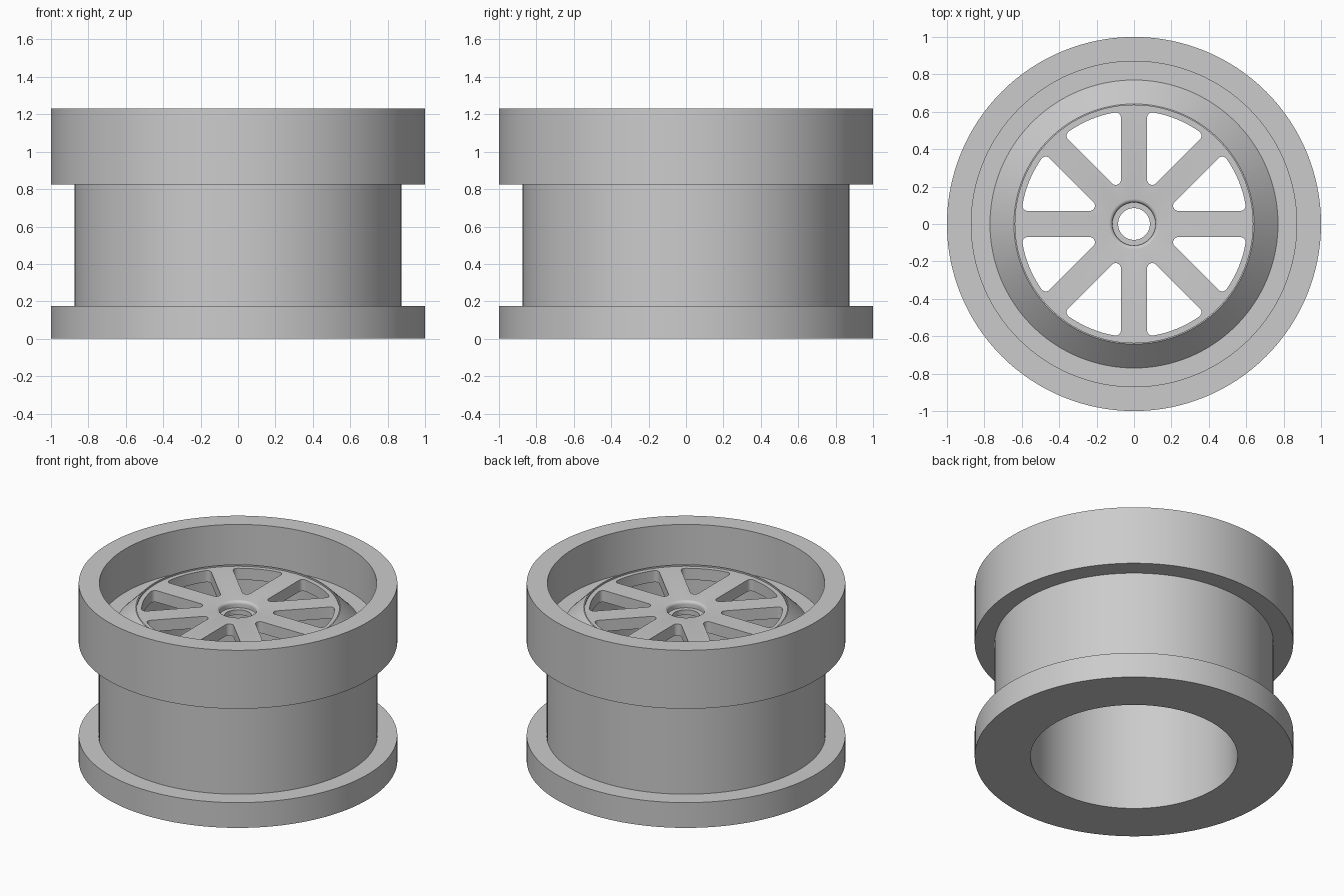
import bpy, bmesh
from math import sin, cos, pi, asin, radians
from mathutils import Matrix

cube = bpy.data.objects.get("Cube")
if cube:
    bpy.data.objects.remove(cube, do_unlink=True)

GREY = (0.6, 0.6, 0.6, 1)
metal = bpy.data.materials.new("plain_grey")
metal.use_nodes = True
metal.diffuse_color = GREY
metal.node_tree.nodes["Principled BSDF"].inputs["Base Color"].default_value = GREY

SEGMENTS = 128
DISC_TOP, DISC_BOTTOM = 1.05, 0.97


def finish(bm, name):
    bmesh.ops.recalc_face_normals(bm, faces=bm.faces)
    mesh = bpy.data.meshes.new(name)
    bm.to_mesh(mesh)
    bm.free()
    mesh.materials.append(metal)
    obj = bpy.data.objects.new(name, mesh)
    bpy.context.collection.objects.link(obj)
    return obj


def lathe(name, profile):
    """Revolve a closed (radius, height) profile around z."""
    bm = bmesh.new()
    rings = []
    for i in range(SEGMENTS):
        a = 2 * pi * i / SEGMENTS
        rings.append([bm.verts.new((r * cos(a), r * sin(a), z)) for r, z in profile])
    n = len(profile)
    for i, ring in enumerate(rings):
        after = rings[(i + 1) % SEGMENTS]
        for j in range(n):
            k = (j + 1) % n
            bm.faces.new((ring[j], after[j], after[k], ring[k]))
    return finish(bm, name)


def smooth(obj):
    bpy.ops.object.select_all(action='DESELECT')
    obj.select_set(True)
    bpy.context.view_layer.objects.active = obj
    bpy.ops.object.shade_smooth_by_angle(angle=radians(30))


def arc(cx, cy, r, start, end, steps):
    return [(cx + r * cos(start + (end - start) * i / steps),
             cy + r * sin(start + (end - start) * i / steps)) for i in range(steps + 1)]


# Rim: two flanges, barrel, recessed ledge and cone up to the disc
rim = lathe("wheel_rim", [
    (0.65, 0), (1, 0), (1, 0.175), (0.875, 0.175), (0.875, 0.825), (1, 0.825),
    (1, 1.23), (0.87, 1.23), (0.87, 0.93), (0.77, 0.93), (0.642, 1.06),
    (0.635, 1.06), (0.635, DISC_BOTTOM), (0.65, DISC_BOTTOM)])

# Disc with a rounded counterbore around the axle hole
lip = arc(0.135, DISC_TOP - 0.02, 0.02, pi, pi / 2, 5)
disc = lathe("spoke_disc", [
    (0.085, DISC_BOTTOM), (0.085, DISC_TOP - 0.045), (0.115, DISC_TOP - 0.045),
    *lip, (0.635, DISC_TOP), (0.635, DISC_BOTTOM)])

# Rounded wedge window between two spokes
HALF_SPOKE, OUTER, ROUND = 0.07, 0.605, 0.028
half = pi / 8
tip = (HALF_SPOKE + ROUND) / sin(half)
corner = half - asin((HALF_SPOKE + ROUND) / (OUTER - ROUND))
cx, cy = (OUTER - ROUND) * cos(corner), (OUTER - ROUND) * sin(corner)
side = half + pi / 2
outline = (arc(cx, -cy, ROUND, -side, -corner, 6)
           + arc(0, 0, OUTER, -corner, corner, 12)[1:-1]
           + arc(cx, cy, ROUND, corner, side, 6)
           + arc(tip, 0, ROUND, side, 2 * pi - side, 8))

bm = bmesh.new()
for i in range(8):
    turn = Matrix.Rotation((2 * i + 1) * half, 3, 'Z')
    low = [bm.verts.new((x, y, DISC_BOTTOM - 0.1)) for x, y in outline]
    face = bm.faces.new(low)
    up = bmesh.ops.extrude_face_region(bm, geom=[face])["geom"]
    high = [v for v in up if isinstance(v, bmesh.types.BMVert)]
    bmesh.ops.translate(bm, verts=high, vec=(0, 0, 0.3))
    bmesh.ops.rotate(bm, verts=low + high, matrix=turn)
cutter = finish(bm, "window_cutter")
cutter.hide_render = True

# Cut the windows, leaving eight spokes
cut = disc.modifiers.new("windows", 'BOOLEAN')
cut.operation = 'DIFFERENCE'
cut.solver = 'EXACT'
cut.object = cutter
bpy.context.view_layer.objects.active = disc
bpy.ops.object.modifier_apply(modifier=cut.name)
bpy.data.objects.remove(cutter, do_unlink=True)

for part in (rim, disc):
    smooth(part)
